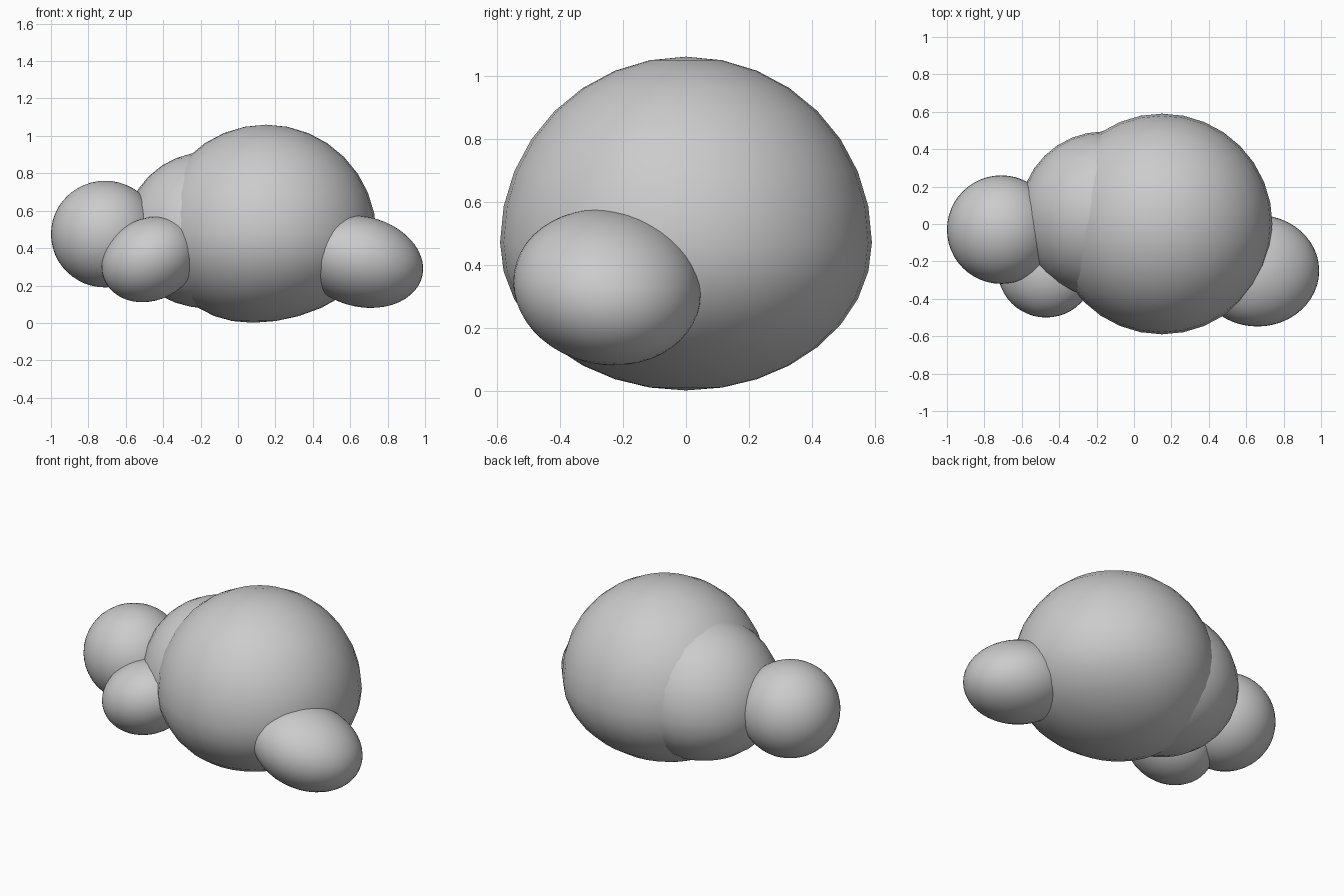
import bpy, bmesh

if "Cube" in bpy.data.objects:
    bpy.data.objects.remove(bpy.data.objects["Cube"])


def blob(name, center, semi, squash=1.0, sag=0.0, lean_x=0.0, lean_y=0.0, segs=32):
    """Rounded ellipsoid; squash flattens the lower half, lean shears it, sag shifts its underside."""
    bm = bmesh.new()
    bmesh.ops.create_uvsphere(bm, u_segments=segs, v_segments=segs // 2, radius=1.0)
    for v in bm.verts:
        x, y, z = v.co
        depth = max(0.0, -z)
        px = x * semi[0] - sag * depth ** 4
        py = y * semi[1]
        pz = z * semi[2] * (squash if z < 0 else 1.0)
        pz += lean_x * x * semi[0] + lean_y * py
        v.co = (px, py, pz)
    for f in bm.faces:
        f.smooth = True
    mesh = bpy.data.meshes.new(name)
    bm.to_mesh(mesh)
    bm.free()
    obj = bpy.data.objects.new(name, mesh)
    obj.location = center
    bpy.context.collection.objects.link(obj)
    return obj


# Large main mass, flattened where it rests on the ground
blob("main_mass", (0.15, 0.0, 0.47), (0.59, 0.59, 0.59), squash=0.795, sag=0.07)

# Middle lump overlapping the main mass
blob("middle_lump", (-0.16, 0.05, 0.465), (0.45, 0.445, 0.45), squash=0.86)

# Round end lump on the left
blob("end_lump", (-0.71, -0.03, 0.475), (0.29, 0.29, 0.285), segs=48)

# Two small front lumps leaning outward and down
blob("front_lump_right", (0.66, -0.25, 0.328), (0.33, 0.298, 0.244),
     lean_x=-0.115, lean_y=-0.06, segs=48)
blob("front_lump_left", (-0.47, -0.24, 0.34), (0.26, 0.26, 0.226),
     lean_x=0.14, lean_y=-0.04, segs=48)
